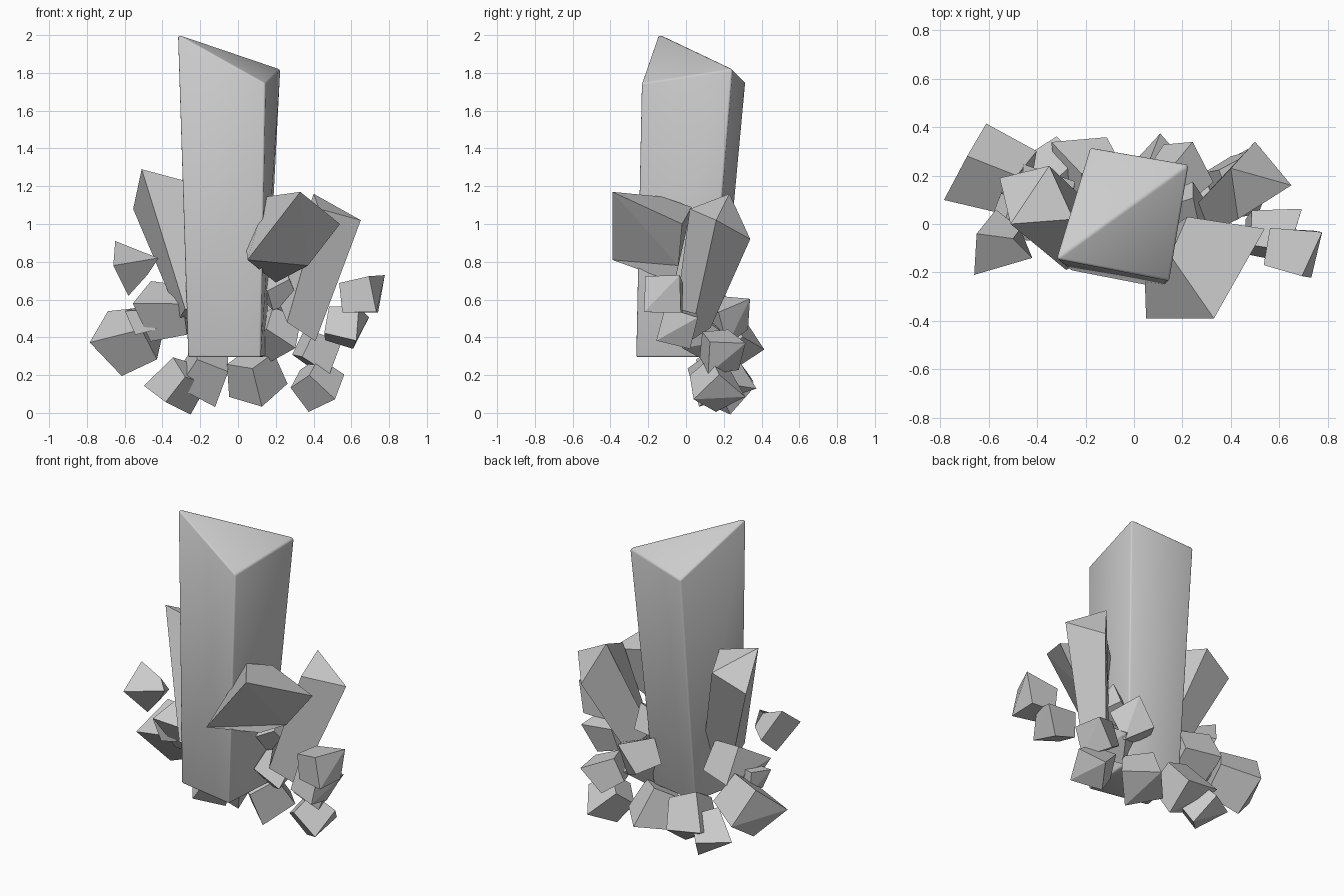
import bpy, bmesh
from math import radians, cos, sin
from mathutils import Vector

if "Cube" in bpy.data.objects:
    bpy.data.objects.remove(bpy.data.objects["Cube"])


def prism(name, base, tip):
    """Four-sided crystal from a base ring and a tip ring, its end folded along tip 0-2."""
    bm = bmesh.new()
    b = [bm.verts.new(p) for p in base]
    t = [bm.verts.new(p) for p in tip]
    bm.faces.new(b[::-1])
    for i in range(4):
        j = (i + 1) % 4
        bm.faces.new((b[i], b[j], t[j], t[i]))
    bm.faces.new((t[0], t[1], t[2]))
    bm.faces.new((t[0], t[2], t[3]))
    bmesh.ops.recalc_face_normals(bm, faces=bm.faces[:])
    me = bpy.data.meshes.new(name)
    bm.to_mesh(me)
    bm.free()
    ob = bpy.data.objects.new(name, me)
    bpy.context.collection.objects.link(ob)
    return ob


def shard(name, centre, size, roll):
    """Small stubby crystal pointing away from the heart of the cluster."""
    c = Vector(centre)
    q = (c - Vector((0, 0, 0.55))).to_track_quat('Z', 'Y')

    def ring(r, heights):
        return [c + q @ Vector((r * cos(radians(roll + 90 * i)),
                                r * sin(radians(roll + 90 * i)), h))
                for i, h in enumerate(heights)]
    h = size / 2
    return prism(name, ring(size * .58, [-h] * 4),
                 ring(size * .72, [h * 1.3, h * .75, h * .95, h * .7]))


# Main pillar: softly rounded edges
pillar = prism("main_pillar",
               [(-.265, -.19, .295), (.12, -.265, .295), (.145, .12, .295), (-.19, .18, .295)],
               [(-.32, -.145, 2.005), (.145, -.235, 1.745), (.225, .245, 1.82), (-.18, .315, 1.75)])
bev = pillar.modifiers.new("soft_edges", 'BEVEL')
bev.width = .01
bev.segments = 2
for f in pillar.data.polygons:
    f.use_smooth = True

# Three long side crystals
prism("left_crystal",
      [(-.28, -.19, .55), (-.10, -.10, .55), (-.15, .05, .50), (-.31, -.02, .50)],
      [(-.51, 0, 1.29), (-.25, .02, 1.22), (-.35, .24, 1.18), (-.555, .19, 1.08)])
prism("right_crystal",
      [(.22, .04, .58), (.32, .13, .45), (.41, .02, .38), (.26, -.06, .48)],
      [(.40, .23, 1.16), (.50, .34, .92), (.65, .16, 1.02), (.43, .02, 1.08)])
prism("front_crystal",
      [(.15, -.13, 1.145), (.04, -.10, .90), (.20, -.06, .69), (.22, .03, 1.09)],
      [(.33, -.39, 1.17), (.05, -.39, .81), (.37, -.04, .78), (.54, -.02, 1.0)])

# Loose chip floating on the left
prism("floating_chip",
      [(-.50, -.06, .85), (-.42, -.14, .82), (-.48, -.11, .73), (-.47, -.02, .77)],
      [(-.65, -.04, .91), (-.66, -.21, .78), (-.58, -.08, .62), (-.57, .06, .74)])

# Small shards around the foot: centre, size, roll
shards = [
    ((.65, -.11, .62), .19, 45),
    ((.56, -.04, .46), .18, 30),
    ((-.57, .21, .39), .25, 8),
    ((-.38, .07, .54), .23, 15),
    ((-.50, .06, .49), .13, 40),
    ((-.31, .20, .15), .20, 65),
    ((-.18, .20, .21), .22, 80),
    ((.09, .17, .19), .22, 60),
    ((.42, .15, .15), .19, 10),
    ((.42, .18, .33), .18, 50),
    ((.20, .08, .42), .19, 15),
    ((.18, .20, .50), .19, 70),
    ((.21, .06, .65), .15, 70),
]
for i, (c, s, r) in enumerate(shards):
    shard(f"shard_{i + 1:02d}", c, s, r)
